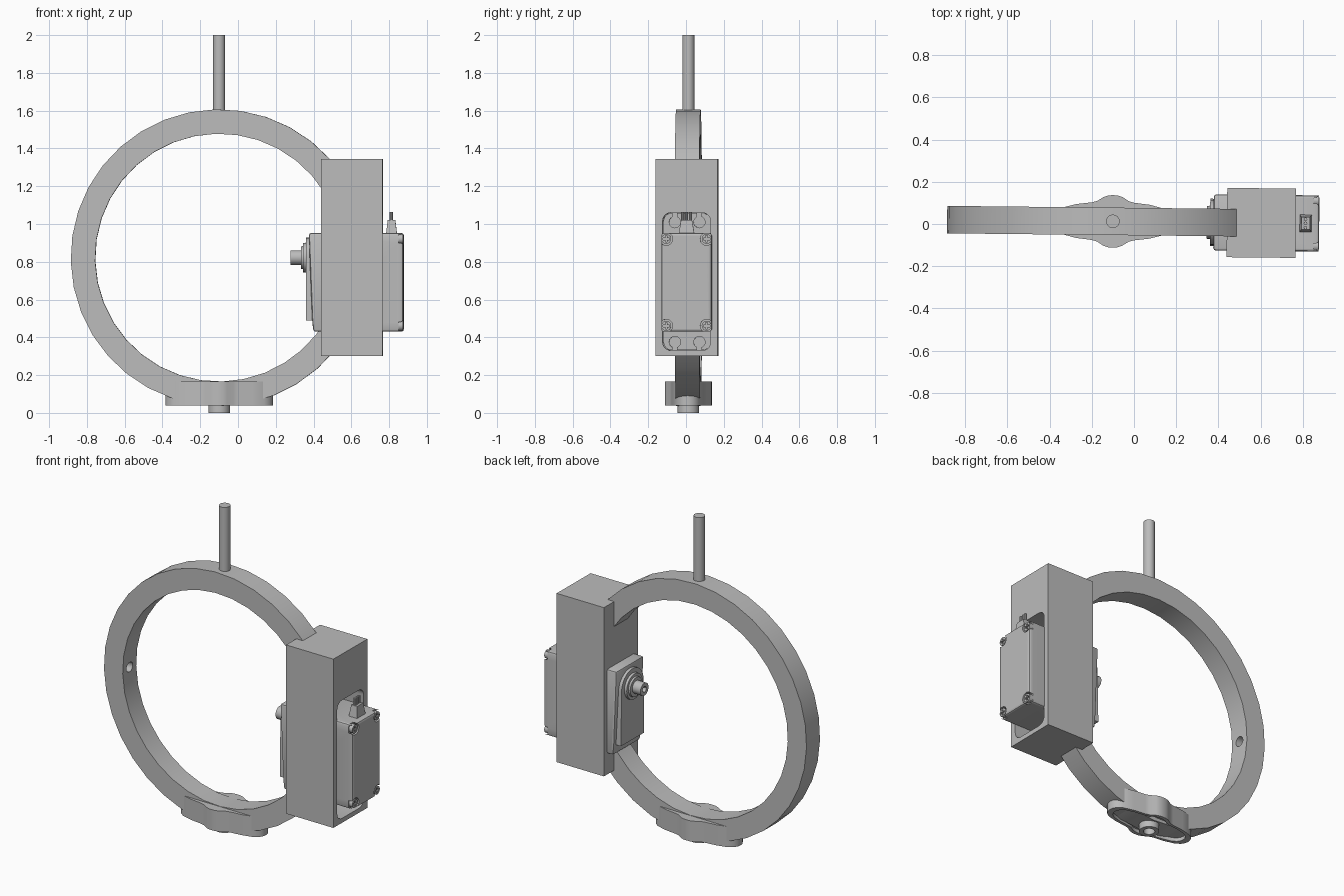
import bpy
import bmesh
from math import cos, sin, pi, radians
from mathutils import Matrix, Vector

cube = bpy.data.objects.get("Cube")
if cube:
    bpy.data.objects.remove(cube, do_unlink=True)

grey = bpy.data.materials.new("plain grey")
grey.use_nodes = True
COLOUR = (0.5, 0.5, 0.5, 1)
grey.diffuse_color = COLOUR
for node in grey.node_tree.nodes:
    if node.type == 'BSDF_PRINCIPLED':
        node.inputs["Base Color"].default_value = COLOUR

parts = []
PLACE = {'X': lambda u, v, w: (w, u, v),
         'Y': lambda u, v, w: (u, w, v),
         'Z': lambda u, v, w: (u, v, w)}


def prism(name, pts, axis, a, b, taper=1.0, keep=True):
    """Extrude a closed outline along an axis from a to b."""
    bm = bmesh.new()
    cu = sum(p[0] for p in pts) / len(pts)
    cv = sum(p[1] for p in pts) / len(pts)
    put = PLACE[axis]
    low = [bm.verts.new(put(u, v, a)) for u, v in pts]
    top = [bm.verts.new(put(cu + (u - cu) * taper, cv + (v - cv) * taper, b))
           for u, v in pts]
    bm.faces.new(low)
    bm.faces.new(top[::-1])
    for i in range(len(pts)):
        j = (i + 1) % len(pts)
        bm.faces.new((low[i], top[i], top[j], low[j]))
    bmesh.ops.recalc_face_normals(bm, faces=bm.faces)
    mesh = bpy.data.meshes.new(name)
    bm.to_mesh(mesh)
    bm.free()
    mesh.materials.append(grey)
    ob = bpy.data.objects.new(name, mesh)
    bpy.context.collection.objects.link(ob)
    if keep:
        parts.append(ob)
    return ob


def arc(cu, cv, r, start, end, n):
    steps = [radians(start + (end - start) * i / n) for i in range(n + 1)]
    return [(cu + r * cos(t), cv + r * sin(t)) for t in steps]


def circle(cu, cv, r, n=24):
    return arc(cu, cv, r, 0, 360, n)[:-1]


def rect(u0, u1, v0, v1):
    return [(u0, v0), (u1, v0), (u1, v1), (u0, v1)]


def round_rect(u0, u1, v0, v1, r):
    corners = [(u1 - r, v1 - r), (u0 + r, v1 - r), (u0 + r, v0 + r), (u1 - r, v0 + r)]
    return [p for i, (u, v) in enumerate(corners)
            for p in arc(u, v, r, 90 * i, 90 * i + 90, 5)]


def cut(target, pts, axis, a, b):
    """Subtract an extruded outline from a part."""
    tool = prism("cutter", pts, axis, a, b, keep=False)
    tool.hide_render = True
    mod = target.modifiers.new("cut", 'BOOLEAN')
    mod.operation = 'DIFFERENCE'
    mod.solver = 'EXACT'
    mod.object = tool
    bpy.context.view_layer.objects.active = target
    bpy.ops.object.modifier_apply(modifier=mod.name)
    bpy.data.objects.remove(tool, do_unlink=True)


CX, CZ = -0.1, 0.822
OUTER, INNER = 0.785, 0.656
pocket = round_rect(-0.127, 0.127, 0.33, 1.06, 0.045)

# Open ring, both ends buried in the housing, with a blind pivot hole
ring = prism("ring", arc(CX, CZ, OUTER, 31.6, 331.6, 30)
             + arc(CX, CZ, INNER, 331.6, 31.6, 30), 'Y', -0.065, 0.065)
cut(ring, circle(0, CZ, 0.03), 'X', CX - INNER - 0.07, CX - INNER + 0.1)
cut(ring, pocket, 'X', 0.5, 0.9)

# Top pivot rod
prism("top_rod", circle(CX, 0, 0.032), 'Z', CZ + OUTER - 0.04, 2.0)

# Bottom bracket: wavy outline mirrored from one quarter
quarter = [(0.285, 0), (0.281, 0.022), (0.268, 0.044), (0.24, 0.063), (0.175, 0.08),
           (0.1, 0.089), (0.075, 0.096), (0.045, 0.115), (0.022, 0.123), (0, 0.124)]
half = quarter + [(-x, y) for x, y in quarter[-2::-1]]
outline = half + [(x, -y) for x, y in half[-2:0:-1]]
bracket = prism("bottom_bracket", [(CX + x, y) for x, y in outline], 'Z', 0.038, 0.165)
cut(bracket, [(CX + x * 0.87, y * 0.83) for x, y in outline], 'Z', 0, 0.06)

# Hollow hub under the bracket
hub = prism("bottom_hub", circle(CX, 0, 0.057), 'Z', 0, 0.08)
cut(hub, circle(CX, 0, 0.032), 'Z', -0.1, 0.045)

# Servo housing with an open pocket
housing = prism("housing", rect(-0.164, 0.164, 0.302, 1.345), 'X', 0.44, 0.766)
cut(housing, pocket, 'X', 0.5, 0.9)

# Mounting flange with keyhole slots
flange = prism("servo_flange", round_rect(-0.125, 0.125, 0.332, 1.058, 0.043), 'X', 0.495, 0.53)
for y in (-0.065, 0.065):
    for z, edge in ((0.375, 0.3), (1.01, 1.1)):
        cut(flange, circle(y, z, 0.03), 'X', 0.505, 0.6)
        cut(flange, rect(y - 0.012, y + 0.012, min(z, edge), max(z, edge)), 'X', 0.505, 0.6)

# Servo body, with corner notches for the screws
profile = [(0.376, 0.952), (0.877, 0.952), (0.877, 0.43), (0.4, 0.43), (0.394, 0.49)]
body = prism("servo_body", profile, 'Y', -0.133, 0.133)
bevel = body.modifiers.new("bevel", 'BEVEL')
bevel.width = 0.012
bevel.segments = 2
bpy.context.view_layer.objects.active = body
bpy.ops.object.modifier_apply(modifier=bevel.name)
for y in (-0.107, 0.107):
    for z in (0.461, 0.921):
        cut(body, circle(y, z, 0.034), 'X', 0.85, 0.95)
        screw = prism("servo_screw", circle(y, z, 0.026, 16), 'X', 0.84, 0.874)
        cut(screw, rect(y - 0.017, y + 0.017, z - 0.005, z + 0.005), 'X', 0.862, 0.95)
        cut(screw, rect(y - 0.005, y + 0.005, z - 0.017, z + 0.017), 'X', 0.862, 0.95)

# Arched gear cover, stepped boss and hollow output shaft
prism("gear_cover", [(-0.112, 0.49), (0.112, 0.49)] + arc(0, CZ, 0.106, 0, 180, 16),
      'X', 0.42, 0.36)
prism("boss_base", circle(0, CZ, 0.08), 'X', 0.37, 0.345, 0.97)
prism("boss_step", circle(0, CZ, 0.062), 'X', 0.35, 0.334, 0.95)
shaft = prism("output_shaft", circle(0, CZ, 0.039), 'X', 0.35, 0.278)
cut(shaft, circle(0, CZ, 0.018, 12), 'X', 0.25, 0.32)

# Cable strain relief and three wires
prism("cable_relief", rect(0.784, 0.842, -0.042, 0.042), 'Z', 0.945, 1.02, 0.7)
for y in (-0.02, 0, 0.02):
    prism("cable_wire", circle(0.812, y, 0.0085, 10), 'Z', 1.01, 1.064)

# Shared slight turn about the rod axis, and smooth curves with sharp edges
turn = (Matrix.Translation(Vector((CX, 0.0125, 0)))
        @ Matrix.Rotation(radians(-0.6), 4, 'Z')
        @ Matrix.Translation(Vector((-CX, 0, 0))))
bpy.ops.object.select_all(action='DESELECT')
for ob in parts:
    ob.matrix_world = turn
    ob.select_set(True)
bpy.context.view_layer.objects.active = ring
bpy.ops.object.shade_smooth_by_angle(angle=radians(30))
